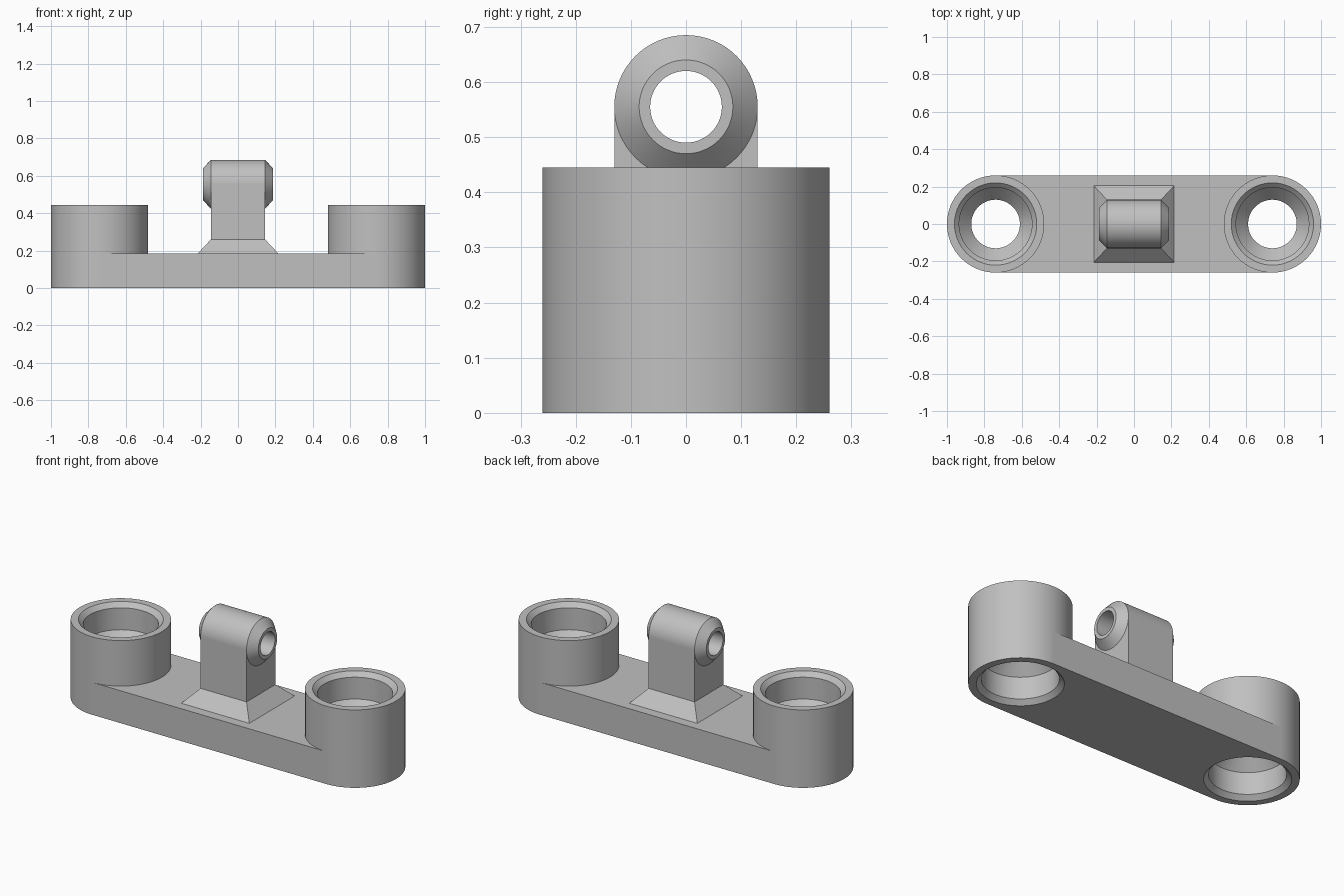
import bpy, bmesh, math
from mathutils import Matrix, Vector

cube = bpy.data.objects.get("Cube")
if cube:
    bpy.data.objects.remove(cube, do_unlink=True)

grey = bpy.data.materials.new("plain grey")
grey.use_nodes = True
colour = (0.53, 0.53, 0.53, 1)
grey.diffuse_color = colour
grey.node_tree.nodes["Principled BSDF"].inputs["Base Color"].default_value = colour

SEG = 64
R, CX = 0.26, 0.74            # boss radius and centre
PLATE, TOP = 0.185, 0.445     # plate and boss heights
EYE_R, EYE_Z = 0.13, 0.555    # pivot eye radius and centre height
COL_X, FOOT = 0.145, 0.26     # column half width and foot top


def finish(name, bm):
    bmesh.ops.recalc_face_normals(bm, faces=bm.faces)
    mesh = bpy.data.meshes.new(name)
    bm.to_mesh(mesh)
    bm.free()
    obj = bpy.data.objects.new(name, mesh)
    bpy.context.collection.objects.link(obj)
    mesh.materials.append(grey)
    bpy.ops.object.select_all(action='DESELECT')
    obj.select_set(True)
    bpy.context.view_layer.objects.active = obj
    bpy.ops.object.shade_smooth_by_angle(angle=math.radians(30))
    return obj


def lathe(name, profile, matrix):
    """Revolve a closed (radius, height) outline about z, then place it."""
    bm = bmesh.new()
    rings = []
    for i in range(SEG):
        a = math.tau * i / SEG
        rings.append([bm.verts.new((r * math.cos(a), r * math.sin(a), z)) for r, z in profile])
    n = len(profile)
    for i in range(SEG):
        p, q = rings[i], rings[(i + 1) % SEG]
        for j in range(n):
            k = (j + 1) % n
            bm.faces.new((p[j], q[j], q[k], p[k]))
    bm.transform(matrix)
    return finish(name, bm)


def extrude(name, outline, offset):
    """Extrude a flat outline of 3D points along an offset."""
    bm = bmesh.new()
    face = bm.faces.new([bm.verts.new(p) for p in outline])
    new = bmesh.ops.extrude_face_region(bm, geom=[face])["geom"]
    bmesh.ops.translate(bm, vec=Vector(offset),
                        verts=[g for g in new if isinstance(g, bmesh.types.BMVert)])
    return finish(name, bm)


def arc(cx, cy, r, start, end):
    steps = SEG // 2
    angles = [start + (end - start) * i / steps for i in range(steps + 1)]
    return [(cx + r * math.cos(a), cy + r * math.sin(a)) for a in angles]


# End bosses: chamfered bores narrowing to a waist at mid height
mouth, bore, waist, depth = 0.22, 0.195, 0.13, 0.15
half = [(mouth, 0), (bore, mouth - bore), (bore, depth)]
boss_profile = ([(R, 0)] + half + [(waist, TOP / 2)]
                + [(r, TOP - z) for r, z in reversed(half)] + [(R, TOP)])
for side, x in (("left", CX), ("right", -CX)):
    lathe(side + "_boss", boss_profile, Matrix.Translation((x, 0, 0)))

# Plate between the bosses, its ends hollowed to fit round them
h = math.pi / 2
outline = arc(CX, 0, R, h, 3 * h) + arc(-CX, 0, R, -h, h)
extrude("base_plate", [(x, y, 0) for x, y in outline], (0, 0, PLATE))

# Sloping foot of the column
bm = bmesh.new()
bmesh.ops.create_cube(bm, size=2)
for v in bm.verts:
    if v.co.z > 0:
        v.co = (v.co.x * COL_X, v.co.y * EYE_R, FOOT)
    else:
        v.co = (v.co.x * 0.215, v.co.y * 0.205, PLATE)
finish("column_foot", bm)

# Column, hollowed at the top to carry the eye
outline = [(-EYE_R, FOOT), (EYE_R, FOOT)] + arc(0, EYE_Z, EYE_R, 0, -math.pi)
extrude("column", [(-COL_X, y, z) for y, z in outline], (2 * COL_X, 0, 0))

# Pivot eye: chamfered sleeve lying along x
hole, lip, end = 0.065, 0.085, 0.188
eye_profile = [(hole, -end), (lip, -end), (EYE_R, -COL_X),
               (EYE_R, COL_X), (lip, end), (hole, end)]
lathe("pivot_eye", eye_profile,
      Matrix.Translation((0, 0, EYE_Z)) @ Matrix.Rotation(h, 4, 'Y'))
